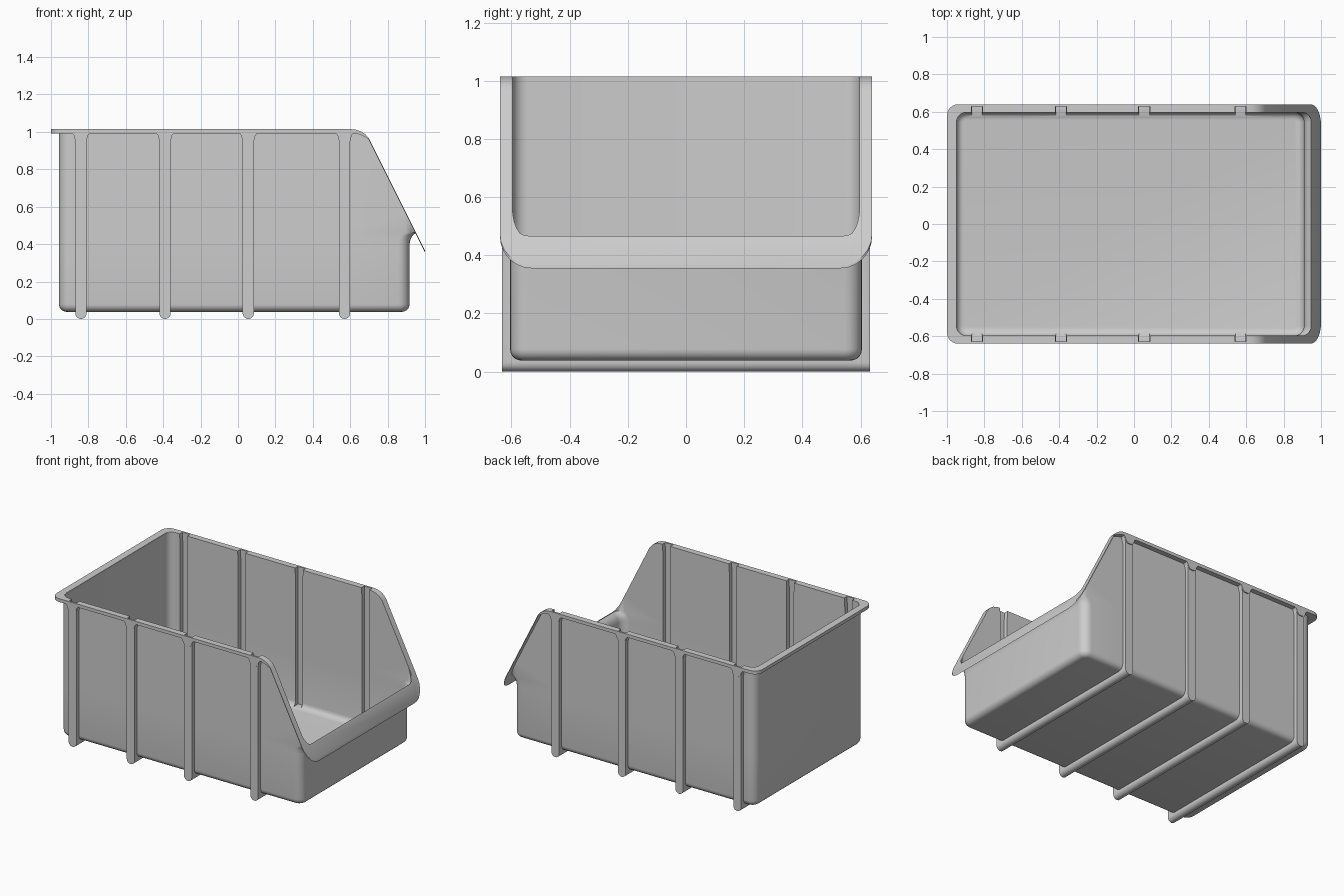
import bpy, bmesh, math

if "Cube" in bpy.data.objects:
    bpy.data.objects.remove(bpy.data.objects["Cube"], do_unlink=True)

grey = bpy.data.materials.new("grey plastic")
grey.use_nodes = True
COL = (0.61, 0.61, 0.61, 1)
grey.diffuse_color = COL
grey.node_tree.nodes["Principled BSDF"].inputs["Base Color"].default_value = COL

RIB_X = (-0.84, -0.39, 0.055, 0.57)


def loft(name, rings):
    """Closed solid through a stack of loops with equal point counts."""
    bm = bmesh.new()
    loops = [[bm.verts.new(p) for p in ring] for ring in rings]
    n = len(loops[0])
    for a, b in zip(loops, loops[1:]):
        for i in range(n):
            j = (i + 1) % n
            bm.faces.new((a[i], a[j], b[j], b[i]))
    bm.faces.new(loops[0][::-1])
    bm.faces.new(loops[-1])
    bmesh.ops.recalc_face_normals(bm, faces=bm.faces[:])
    mesh = bpy.data.meshes.new(name)
    bm.to_mesh(mesh)
    bm.free()
    ob = bpy.data.objects.new(name, mesh)
    bpy.context.collection.objects.link(ob)
    mesh.materials.append(grey)
    return ob


def side_prism(name, pts, hy):
    """Extrude an x-z outline across y."""
    return loft(name, [[(x, y, z) for x, z in pts] for y in (-hy, hy)])


def plan(x0, x1, hy, back_r, front_rx, front_ry, z, n=6):
    """Rounded rectangle seen from above, with its own radius at each end."""
    pts = []
    for q, (x, y, rx, ry) in enumerate((
            (x1, hy, front_rx, front_ry), (x0, hy, back_r, back_r),
            (x0, -hy, back_r, back_r), (x1, -hy, front_rx, front_ry))):
        cx = x - rx if x == x1 else x + rx
        cy = y - ry if y > 0 else y + ry
        for k in range(n + 1):
            a = math.pi / 2 * (q + k / n)
            pts.append((cx + rx * math.cos(a), cy + ry * math.sin(a), z))
    return pts


def boolean(ob, tool, op):
    m = ob.modifiers.new(op, 'BOOLEAN')
    m.operation, m.solver, m.object = op, 'EXACT', tool
    bpy.context.view_layer.objects.active = ob
    bpy.ops.object.modifier_apply(modifier=m.name)
    bpy.data.objects.remove(tool, do_unlink=True)


def tub(name, t):
    """Tub solid inset by t: rounded floor edge and flared front edge."""
    def ring(inset, front, z):
        r = max(0.06 - inset, 0.012)
        return plan(-0.957 + inset, front - inset, 0.605 - inset, r, r, r, z)
    rings = []
    for k in range(6):
        a = math.pi / 2 * k / 5
        rings.append(ring(t + 0.04 * (1 - math.sin(a)), 0.917,
                          0.038 + t + 0.04 * (1 - math.cos(a))))
    for front, z in ((0.917, 0.40), (0.922, 0.425), (0.934, 0.447),
                     (0.956, 0.463), (0.956, 1.05 + t)):
        rings.append(ring(t, front, z))
    return loft(name, rings)


def rib_bar(cx, half, bottom, top_half, hy, rounded):
    """U-shaped bar wrapped under the tub, widening near the rim."""
    if rounded:
        low = [(cx + half * math.cos(a), bottom + half + half * math.sin(a))
               for a in (math.pi * (1 + k / 10) for k in range(11))]
    else:
        low = [(cx - half, bottom), (cx + half, bottom)]
    pts = low + [(cx + half, 0.95), (cx + top_half, 0.99), (cx + top_half, 1.04),
                 (cx - top_half, 1.04), (cx - top_half, 0.99), (cx - half, 0.95)]
    return side_prism("rib_bar", pts, hy)


# Rim line along the top and over the shoulder to the sloped front
bend = [(0.60, 1.015), (0.63, 1.012), (0.657, 1.003), (0.68, 0.988),
        (0.70, 0.965)]

# Tub shell with hollow ribs, cut off along the rim line
body = tub("bin_body", 0.0)
for x in RIB_X:
    boolean(body, rib_bar(x, 0.03, 0.0, 0.04, 0.633, True), 'UNION')
boolean(body, tub("cavity", 0.008), 'DIFFERENCE')
for x in RIB_X:
    boolean(body, rib_bar(x, 0.027, 0.052, 0.03, 0.627, False), 'DIFFERENCE')
under = [(x - 0.002, z - 0.002) for x, z in reversed(bend)]
trim = side_prism("trim", [(-1.1, -0.1), (1.1, -0.1), (1.1, 0.157)] + under
                  + [(-1.1, 1.013)], 0.8)
boolean(body, trim, 'INTERSECT')

# Rim flange: bent band, dipping at each rib, cut to a rounded ring
band = [(-1.1, 1.015)] + bend + [(1.05, 0.265), (1.046, 0.263), (0.696, 0.963),
                                 (0.668, 0.979), (0.64, 0.989), (0.625, 0.992)]
for x in reversed(RIB_X):
    band += [(x + dx, z) for dx, z in (
        (0.047, 0.992), (0.038, 0.982), (0.03, 0.960), (0.016, 0.947),
        (-0.016, 0.947), (-0.03, 0.960), (-0.038, 0.982), (-0.047, 0.992))]
band.append((-1.1, 0.992))
flange = side_prism("rim_flange", band, 0.8)
outer = loft("outer", [plan(-1, 1, 0.64, 0.06, 0.055, 0.11, z) for z in (0.1, 1.2)])
inner = loft("inner", [plan(-0.95, 0.949, 0.597, 0.05, 0.03, 0.055, z)
                       for z in (0.0, 1.3)])
boolean(flange, outer, 'INTERSECT')
boolean(flange, inner, 'DIFFERENCE')
for x in RIB_X:
    boolean(flange, rib_bar(x, 0.027, 0.052, 0.03, 0.627, False), 'DIFFERENCE')

# Smooth curves, sharp edges
for ob in (body, flange):
    bpy.ops.object.select_all(action='DESELECT')
    ob.select_set(True)
    bpy.context.view_layer.objects.active = ob
    bpy.ops.object.shade_smooth_by_angle(angle=math.radians(32))
